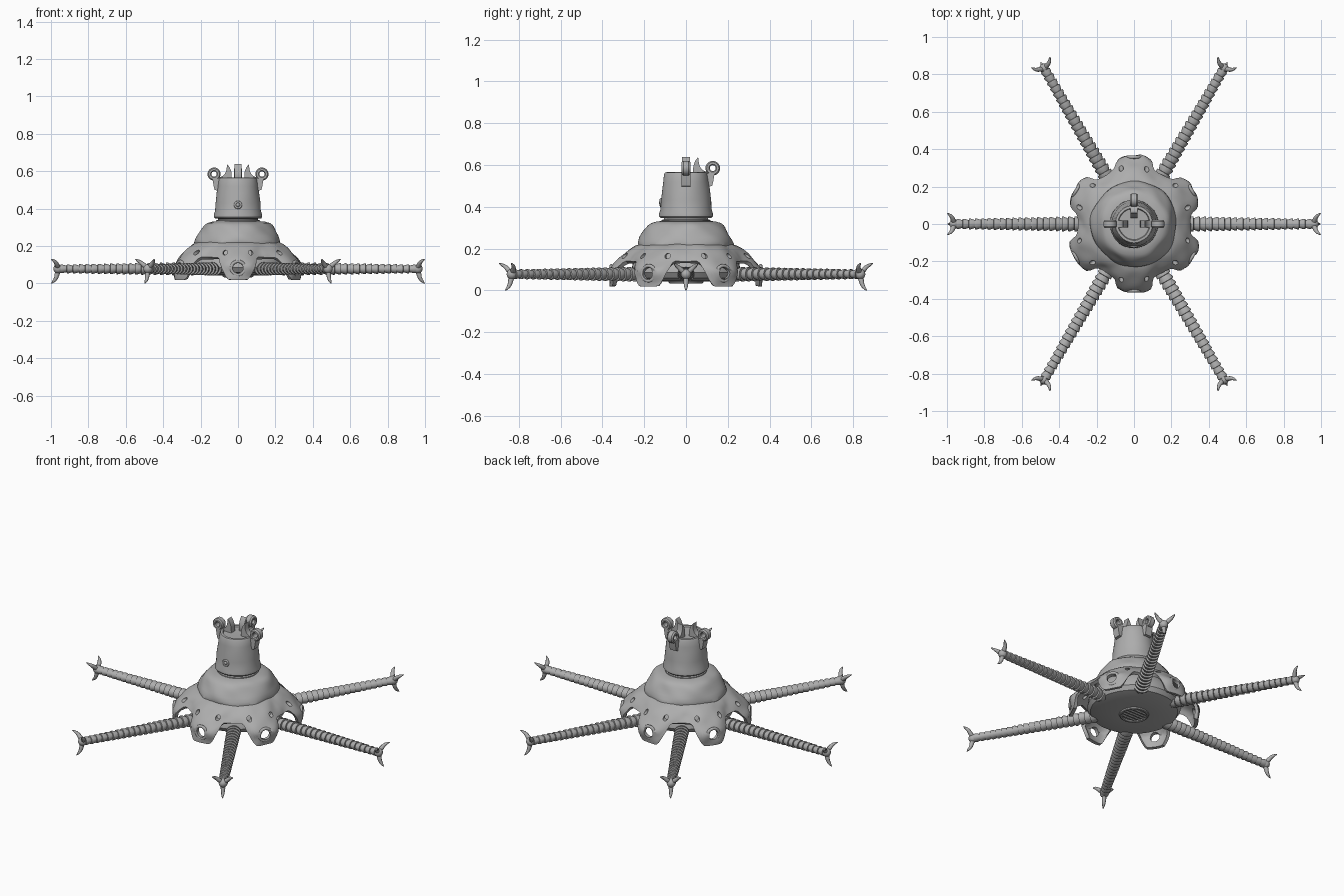
import bpy, bmesh, math
from math import sin, cos, pi, radians
from mathutils import Vector, Matrix

if "Cube" in bpy.data.objects:
    bpy.data.objects.remove(bpy.data.objects["Cube"])

stone = bpy.data.materials.new("stone grey")
stone.diffuse_color = (0.42, 0.42, 0.42, 1)
stone.use_nodes = True
stone.node_tree.nodes["Principled BSDF"].inputs["Base Color"].default_value = stone.diffuse_color


def finish(name, bm, angle=35):
    bmesh.ops.recalc_face_normals(bm, faces=bm.faces)
    me = bpy.data.meshes.new(name)
    bm.to_mesh(me)
    bm.free()
    me.materials.append(stone)
    ob = bpy.data.objects.new(name, me)
    bpy.context.collection.objects.link(ob)
    shade(ob, angle)
    return ob


def shade(ob, angle=35):
    bpy.ops.object.select_all(action='DESELECT')
    ob.select_set(True)
    bpy.context.view_layer.objects.active = ob
    bpy.ops.object.shade_smooth_by_angle(angle=radians(angle))


def rings(bm, rows, cap=True):
    """Bridge a list of equally long closed point loops."""
    vs = [[bm.verts.new(p) for p in row] for row in rows]
    n = len(rows[0])
    for a, b in zip(vs, vs[1:]):
        for i in range(n):
            j = (i + 1) % n
            bm.faces.new((a[i], a[j], b[j], b[i]))
    if cap:
        bm.faces.new(vs[0][::-1])
        bm.faces.new(vs[-1])


def lathe(name, prof, n=64, lump=0, angle=35):
    bm = bmesh.new()
    rows = []
    for r, z in prof:
        row = []
        for i in range(n):
            a = 2 * pi * i / n
            w = sin(3 * a + 22 * z) + 0.7 * sin(5 * a - 40 * z + 1) + 0.5 * sin(9 * a + 60 * z)
            q = r + lump * w
            row.append((q * cos(a), q * sin(a), z))
        rows.append(row)
    rings(bm, rows)
    return finish(name, bm, angle)


def tube(bm, pts, radii, n=10):
    rows = []
    for i, (p, r) in enumerate(zip(pts, radii)):
        d = Vector(pts[min(i + 1, len(pts) - 1)]) - Vector(pts[max(i - 1, 0)])
        q = d.to_track_quat('Z', 'Y')
        rows.append([Vector(p) + q @ Vector((r * cos(2 * pi * k / n), r * sin(2 * pi * k / n), 0))
                     for k in range(n)])
    rings(bm, rows)


def torus(bm, mat, R, r, n=28, m=8):
    rows = []
    for i in range(n + 1):
        a = 2 * pi * i / n
        rows.append([mat @ Vector(((R + r * cos(b)) * cos(a), (R + r * cos(b)) * sin(a), r * sin(b)))
                     for b in [2 * pi * k / m for k in range(m)]])
    rings(bm, rows, cap=False)
    bmesh.ops.remove_doubles(bm, verts=bm.verts, dist=1e-5)


def radial(deg, r, z, tilt=0):
    """Frame whose local z points outwards at the given bearing."""
    return (Matrix.Rotation(radians(deg), 4, 'Z') @ Matrix.Translation((r, 0, z))
            @ Matrix.Rotation(pi / 2 + tilt, 4, 'Y'))


def copies(ob, degs):
    for d in degs:
        c = ob.copy()
        c.rotation_euler.z = radians(d)
        bpy.context.collection.objects.link(c)


# Skirt with six hanging lobes and an arch over every leg
LOBES = range(30, 360, 60)


def smooth(a, b, x):
    t = min(1, max(0, (x - a) / (b - a)))
    return t * t * (3 - 2 * t)


bm = bmesh.new()
rows = []
for k in range(17):
    row = []
    for i in range(180):
        deg = i * 2
        s = abs((deg % 60) - 30)
        edge = 0.02 + 0.115 * smooth(7, 20, s)
        z = 0.217 + (edge - 0.217) * k / 16
        u = (0.217 - z) / 0.195
        R = 0.358 - 0.04 * smooth(6, 28, s)
        r = 0.2 + (R - 0.2) * min(1, 1.6 * u) ** 0.6 - 0.02 * max(0, u - 0.7)
        a = radians(deg)
        r += 0.003 * sin(7 * a + 50 * z) * min(1, 4 * u) + 0.002 * sin(13 * a - 70 * z)
        row.append((r * cos(a), r * sin(a), z))
    rows.append(row)
rings(bm, rows, cap=False)
skirt = finish("skirt", bm)
mod = skirt.modifiers.new("thickness", 'SOLIDIFY')
mod.thickness = 0.02
mod.offset = 0

# Hole cutters: one large hole per lobe and two small vents above
bm = bmesh.new()
for d in LOBES:
    for off, z, rad, r in ((0, 0.082, 0.028, 0.37), (-13, 0.165, 0.013, 0.31), (13, 0.165, 0.013, 0.31)):
        bmesh.ops.create_cone(bm, cap_ends=True, segments=20, radius1=rad, radius2=rad,
                              depth=0.16, matrix=radial(d + off, r, z))
cutter = finish("hole_cutter", bm)
cutter.hide_render = True
mod = skirt.modifiers.new("holes", 'BOOLEAN')
mod.operation = 'DIFFERENCE'
mod.object = cutter
mod.solver = 'EXACT'
bpy.context.view_layer.objects.active = skirt
for m in ("thickness", "holes"):
    bpy.ops.object.modifier_apply(modifier=m)
bpy.data.objects.remove(cutter)
shade(skirt)

# Rims around the lobe holes
bm = bmesh.new()
for d in LOBES:
    torus(bm, radial(d, 0.357, 0.082), 0.036, 0.009)
finish("lobe_rims", bm, 60)

# Underbody bowl and its round grille
lathe("underbody", [(0.02, 0.046), (0.1, 0.042), (0.2, 0.048), (0.245, 0.06), (0.262, 0.085),
                    (0.255, 0.13), (0.2, 0.2)], 48)
bm = bmesh.new()
torus(bm, Matrix.Translation((0, 0, 0.042)), 0.075, 0.009)
for y in (-0.045, -0.0225, 0, 0.0225, 0.045):
    h = math.sqrt(0.075 ** 2 - y * y)
    tube(bm, [(-h, y, 0.041), (h, y, 0.041)], [0.006, 0.006], 6)
finish("belly_grille", bm)

# Lumpy upper dome
lathe("dome", [(0.2, 0.19), (0.225, 0.2), (0.23, 0.215), (0.226, 0.235), (0.217, 0.255), (0.208, 0.27),
               (0.2, 0.285), (0.19, 0.3), (0.18, 0.313), (0.165, 0.323), (0.14, 0.33), (0.1, 0.334)],
      96, 0.0035)

# Ridged neck
lathe("neck", [(0.1, 0.31), (0.118, 0.33), (0.118, 0.337), (0.106, 0.34), (0.106, 0.346),
               (0.115, 0.349), (0.1, 0.37)])

# Tapered head with a shallow recess on top
lathe("head", [(0.1, 0.35), (0.122, 0.347), (0.129, 0.355), (0.128, 0.37), (0.122, 0.39), (0.12, 0.43),
               (0.114, 0.48), (0.109, 0.52), (0.104, 0.555), (0.099, 0.565), (0.086, 0.566),
               (0.082, 0.558), (0.01, 0.556)], 64, 0.0008)

# Single eye on the front of the head
bm = bmesh.new()
torus(bm, radial(-90, 0.12, 0.42), 0.016, 0.006)
bmesh.ops.create_uvsphere(bm, u_segments=16, v_segments=10, radius=0.012,
                          matrix=Matrix.Translation((0, -0.118, 0.42)))
finish("eye", bm, 60)

# Crown lugs: a pierced ring outside and a pointed prong inside
bm = bmesh.new()
flat = Matrix.Translation((0.128, 0, 0.585)) @ Matrix.Rotation(pi / 2, 4, 'X')
section = [(0.014, -0.016), (0.014, 0.016), (0.019, 0.021), (0.029, 0.021), (0.035, 0.013),
           (0.035, -0.013), (0.029, -0.021), (0.019, -0.021)]
rings(bm, [[flat @ Vector((r * cos(2 * pi * i / 24), r * sin(2 * pi * i / 24), h)) for r, h in section]
           for i in range(25)], cap=False)
bmesh.ops.remove_doubles(bm, verts=bm.verts, dist=1e-5)
arm = [(0.1, 0.495), (0.125, 0.5), (0.131, 0.525), (0.136, 0.556), (0.112, 0.562), (0.1, 0.56)]
prong = [(0.1, 0.545), (0.104, 0.565), (0.085, 0.573), (0.07, 0.585), (0.062, 0.605), (0.058, 0.638),
         (0.044, 0.62), (0.035, 0.595), (0.033, 0.56), (0.04, 0.545)]
for outline, w in ((arm, 0.022), (prong, 0.018)):
    rings(bm, [[(x, y, z) for x, z in outline] for y in (-w, w)])
lug = finish("crown_lug", bm)
copies(lug, (90, 180))

# Leg: tapering chain of overlapping flared segments
bm = bmesh.new()
SEG = 22
rows = []
for i in range(SEG):
    for f, k in ((0, 0.74), (0.7, 1.0), (0.95, 1.0), (1.0, 0.74)):
        t = (i + f) / SEG
        x = 0.22 + 0.73 * t
        ry = (0.043 - 0.016 * t) * k
        rz = (0.037 - 0.014 * t) * k
        rows.append([(x, ry * cos(2 * pi * j / 16), 0.078 + rz * sin(2 * pi * j / 16)) for j in range(16)])
clean = [rows[0]] + [r for i, r in enumerate(rows[1:], 1) if i % 4]
rings(bm, clean)
leg = finish("leg", bm, 30)
copies(leg, range(60, 360, 60))

# Foot: round hub with three hooked claws
bm = bmesh.new()
bmesh.ops.create_uvsphere(bm, u_segments=16, v_segments=10, radius=0.025,
                          matrix=Matrix.Translation((0.962, 0, 0.078)))
for deg in (-90, 42, 138):
    a = radians(deg)
    path = [(0.96, 0.012), (0.968, 0.03), (0.972, 0.046), (0.98, 0.06), (0.992, 0.072), (0.999, 0.078)]
    tube(bm, [(x, d * cos(a), 0.078 + d * sin(a)) for x, d in path],
         [0.012, 0.013, 0.011, 0.009, 0.005, 0.001], 8)
foot = finish("foot", bm, 50)
copies(foot, range(60, 360, 60))
